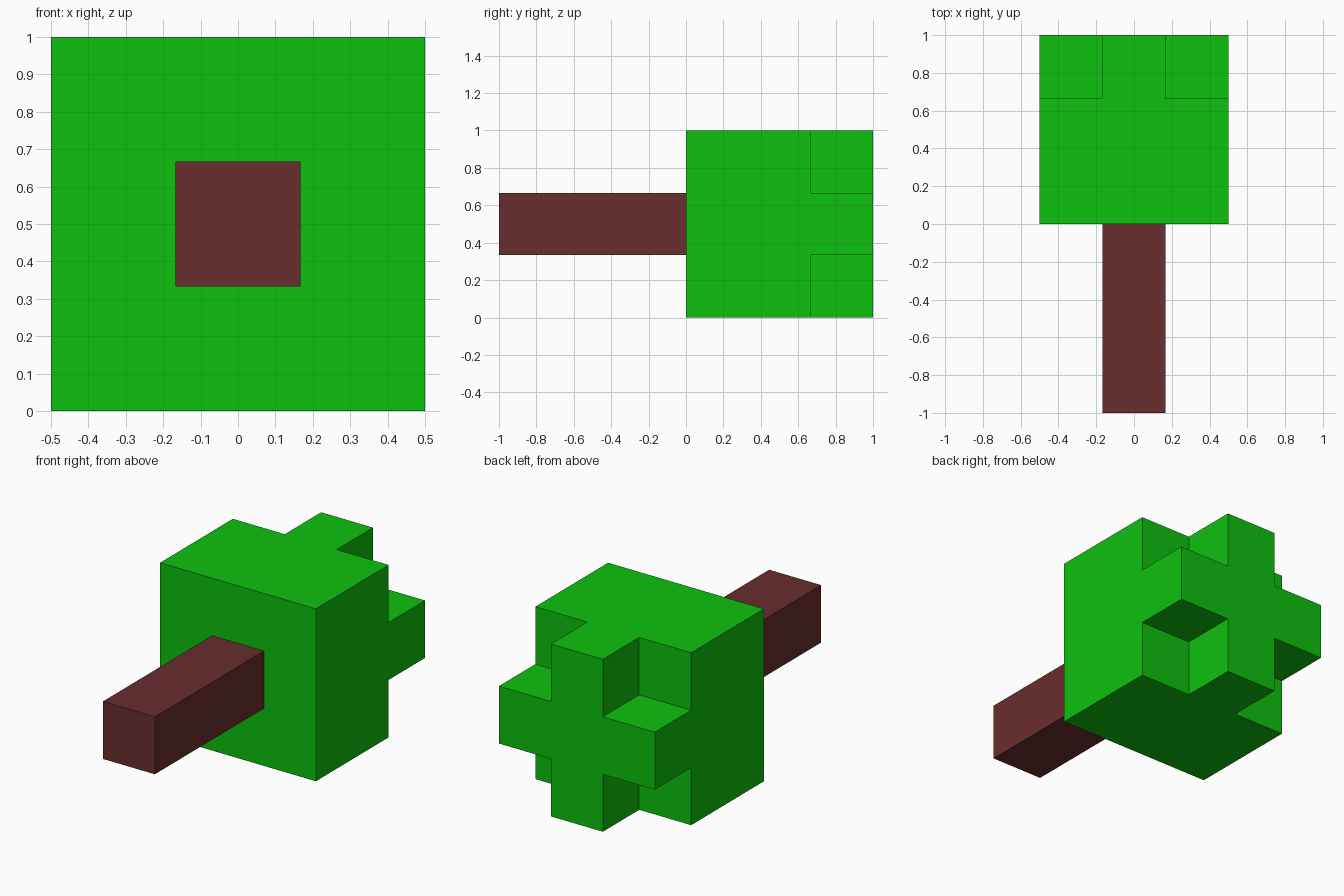
import bpy, bmesh, math
from mathutils import Vector

if "Cube" in bpy.data.objects:
    bpy.data.objects.remove(bpy.data.objects["Cube"], do_unlink=True)

T = 1 / 3  # all proportions are thirds of the head size


def material(name, rgb):
    m = bpy.data.materials.new(name)
    m.use_nodes = True
    m.diffuse_color = (*rgb, 1)
    bsdf = next(n for n in m.node_tree.nodes if n.type == 'BSDF_PRINCIPLED')
    bsdf.inputs["Base Color"].default_value = (*rgb, 1)
    return m


def box(size, center):
    bm = bmesh.new()
    bmesh.ops.create_cube(bm, size=1)
    for v in bm.verts:
        v.co = Vector(a * b for a, b in zip(v.co, size)) + Vector(center)
    return bm


def finish(bm, name, mat):
    bmesh.ops.recalc_face_normals(bm, faces=bm.faces[:])
    me = bpy.data.meshes.new(name)
    bm.to_mesh(me)
    bm.free()
    me.materials.append(mat)
    ob = bpy.data.objects.new(name, me)
    bpy.context.collection.objects.link(ob)


green = material("leaf green", (0.004, 0.533, 0.0045))
brown = material("bark brown", (0.144, 0.026, 0.027))

# Head: a slab cut into thirds, with a cross extruded from its back
bm = box((1, 2 * T, 1), (0, T, 0.5))
for axis, origin in ((Vector((1, 0, 0)), 0), (Vector((0, 0, 1)), 0.5)):
    for side in (-1, 1):
        bmesh.ops.bisect_plane(bm, geom=bm.verts[:] + bm.edges[:] + bm.faces[:],
                               plane_co=axis * (origin + side * T / 2), plane_no=axis)
cross = []
for f in bm.faces:
    c = f.calc_center_median()
    if c.y > 2 * T - 0.01 and min(abs(c.x), abs(c.z - 0.5)) < 0.1:
        cross.append(f)
new = bmesh.ops.extrude_face_region(bm, geom=cross)["geom"]
for v in new:
    if isinstance(v, bmesh.types.BMVert):
        v.co.y += T
leftover = [f for f in cross if f.is_valid]
if leftover:
    bmesh.ops.delete(bm, geom=leftover, context='FACES')
bmesh.ops.recalc_face_normals(bm, faces=bm.faces[:])
bmesh.ops.dissolve_limit(bm, angle_limit=math.radians(1),
                         verts=bm.verts[:], edges=bm.edges[:])
finish(bm, "head", green)

# Handle: square bar running forward from the head
finish(box((T, 1, T), (0, -0.5, 0.5)), "handle", brown)
